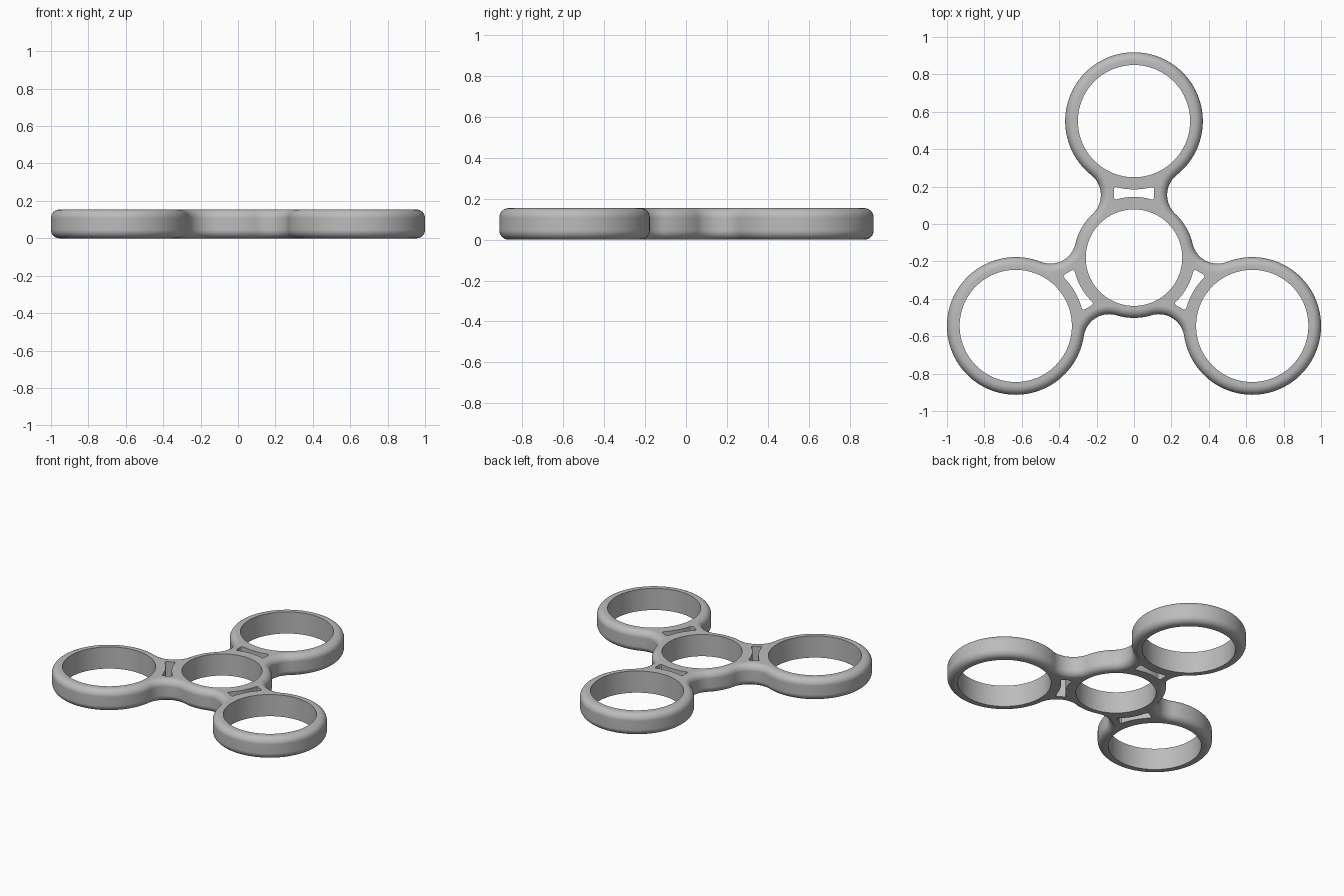
import bpy, bmesh
from math import pi, sin, cos, atan2, sqrt, radians
from mathutils import Matrix, Vector

cube = bpy.data.objects.get("Cube")
if cube:
    bpy.data.objects.remove(cube, do_unlink=True)

HEIGHT, ROUND = 0.154, 0.045
HUB_Y, ARM = -0.18, 0.73              # hub centre, hub-to-ring distance
HUB_R, HUB_HOLE = 0.322, 0.258
RING_R, RING_HOLE = 0.368, 0.30
FILLET = 0.137
ARM_ANGLES = [radians(90 + 120 * k) for k in range(3)]

# Fillet centre (along and across the arm), tangent to hub and ring
along = (ARM**2 + (HUB_R + FILLET)**2 - (RING_R + FILLET)**2) / (2 * ARM)
across = sqrt((HUB_R + FILLET)**2 - along**2)
to_ring = atan2(across, ARM - along)
to_hub = atan2(across, -along)
hub_start = atan2(across, along)


def arc(cx, cy, r, a, b, n):
    """Points along an arc, without the last one."""
    return [Vector((cx + r * cos(a + (b - a) * i / n),
                    cy + r * sin(a + (b - a) * i / n))) for i in range(n)]


def place(points, angle):
    """Turn points from an arm's own frame to the model frame."""
    turn = Matrix.Rotation(angle, 2)
    return [turn @ p + Vector((0, HUB_Y)) for p in points]


def outline(inset):
    """Smooth outer contour, moved inward by the inset."""
    f = FILLET + inset
    one_arm = (arc(along, -across, f, to_hub, to_ring, 20)
               + arc(ARM, 0, RING_R - inset, to_ring - pi, pi - to_ring, 80)
               + arc(along, across, f, -to_ring, -to_hub, 20)
               + arc(0, 0, HUB_R - inset, hub_start, 2 * pi / 3 - hub_start, 16))
    return [p for a in ARM_ANGLES for p in place(one_arm, a)]


def slot():
    """Waisted slot in the neck, with sides that follow both circles."""
    half, corner, r1, r2 = 0.108, 0.014, 0.325, 0.365
    reach = half - corner
    a1, a2 = atan2(reach, r1), atan2(reach, r2)
    low, high = r1 * cos(a1) - 0.002, ARM - r2 * cos(a2) + 0.002
    pts = arc(0, 0, r1, a1, -a1, 12)
    pts += arc(low + corner, -reach, corner, -pi * 0.9, -pi / 2, 5)
    pts += arc(high - corner, -reach, corner, -pi / 2, -pi * 0.1, 5)
    pts += arc(ARM, 0, r2, pi + a2, pi - a2, 12)
    pts += arc(high - corner, reach, corner, pi * 0.1, pi / 2, 5)
    pts += arc(low + corner, reach, corner, pi / 2, pi * 0.9, 5)
    return pts


bm = bmesh.new()


def add_loop(points, z):
    return [bm.verts.new((p.x, p.y, z)) for p in points]


def skin(layers):
    """Join stacked loops with quads."""
    for lo, hi in zip(layers, layers[1:]):
        for i in range(len(lo)):
            j = (i + 1) % len(lo)
            bm.faces.new((lo[i], lo[j], hi[j], hi[i]))


# Outer wall with rounded top and bottom edges
steps = [i * pi / 16 for i in range(9)]
profile = [(ROUND * (1 - sin(a)), ROUND * (1 - cos(a))) for a in steps]
profile += [(d, HEIGHT - z) for d, z in reversed(profile)]
walls = [[add_loop(outline(d), z) for d, z in profile]]

# Straight walls of the hub hole, ring holes and neck slots
holes = [place(arc(0, 0, HUB_HOLE, 0, 2 * pi, 96), 0)]
for a in ARM_ANGLES:
    holes.append(place(arc(ARM, 0, RING_HOLE, 0, 2 * pi, 96), a))
    holes.append(place(slot(), a))
for h in holes:
    walls.append([add_loop(h, 0), add_loop(h, HEIGHT)])
for w in walls:
    skin(w)

# Flat bottom and top faces around the openings
for end in (0, -1):
    rims = []
    for w in walls:
        loop = w[end]
        rims += [bm.edges.get((loop[i - 1], loop[i])) for i in range(len(loop))]
    bmesh.ops.triangle_fill(bm, edges=rims, use_beauty=True,
                            normal=(0, 0, -1 if end == 0 else 1))
bmesh.ops.recalc_face_normals(bm, faces=bm.faces[:])

mesh = bpy.data.meshes.new("spinner_frame")
bm.to_mesh(mesh)
bm.free()
frame = bpy.data.objects.new("spinner_frame", mesh)
bpy.context.collection.objects.link(frame)

# Plain grey material
grey = bpy.data.materials.new("plain_grey")
grey.use_nodes = True
colour = (0.5, 0.5, 0.5, 1)
grey.diffuse_color = colour
grey.node_tree.nodes["Principled BSDF"].inputs["Base Color"].default_value = colour
mesh.materials.append(grey)

# Smooth walls, crisp hole rims
bpy.ops.object.select_all(action="DESELECT")
frame.select_set(True)
bpy.context.view_layer.objects.active = frame
bpy.ops.object.shade_smooth_by_angle(angle=radians(40))
weighted = frame.modifiers.new("even_shading", "WEIGHTED_NORMAL")
weighted.keep_sharp = True
